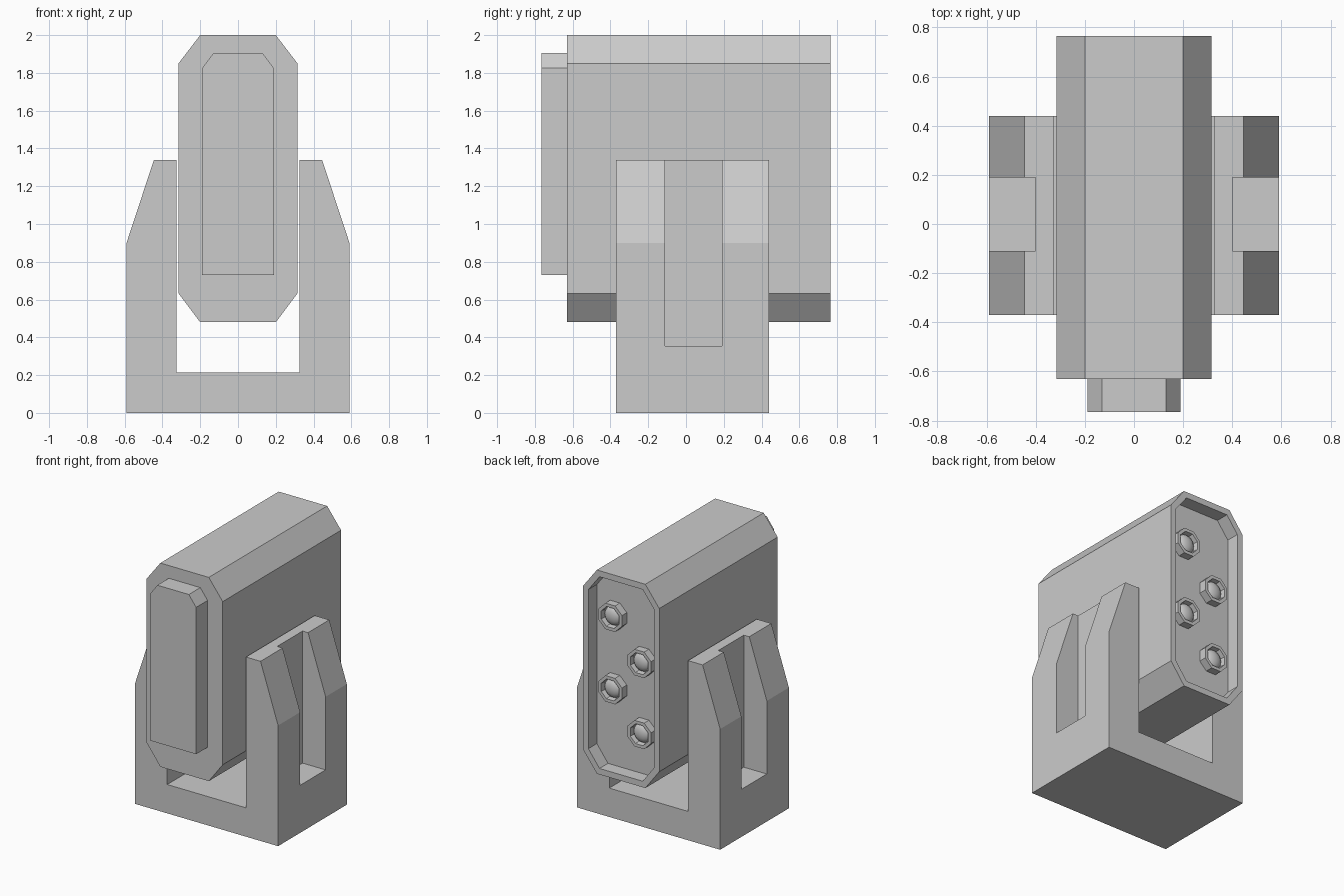
import bpy, bmesh, math

if "Cube" in bpy.data.objects:
    bpy.data.objects.remove(bpy.data.objects["Cube"])


def loft(name, rings):
    """Closed skin through equal-length rings of points, capped at both ends."""
    bm = bmesh.new()
    loops = [[bm.verts.new(p) for p in ring] for ring in rings]
    n = len(loops[0])
    for a, b in zip(loops, loops[1:]):
        for i in range(n):
            j = (i + 1) % n
            bm.faces.new((a[i], a[j], b[j], b[i]))
    bm.faces.new(loops[0])
    bm.faces.new(loops[-1])
    bmesh.ops.recalc_face_normals(bm, faces=bm.faces)
    mesh = bpy.data.meshes.new(name)
    bm.to_mesh(mesh)
    bm.free()
    ob = bpy.data.objects.new(name, mesh)
    bpy.context.collection.objects.link(ob)
    return ob


def mirrored(half):
    """Complete an x-symmetric (x, z) outline from its right half, bottom to top."""
    return half + [(-x, z) for x, z in reversed(half)]


def at(profile, y):
    return [(x, y, z) for x, z in profile]


# Launcher box: chamfered shell with a recessed back
outer = mirrored([(0.2, 0.48), (0.315, 0.633), (0.315, 1.85), (0.2, 2.0)])
inner = mirrored([(0.178, 0.525), (0.27, 0.648), (0.27, 1.835), (0.178, 1.955)])
FLOOR = 0.665
loft("launcher_box", [at(outer, -0.63), at(outer, 0.765), at(inner, 0.765), at(inner, FLOOR)])

# Raised front plate
plate = mirrored([(0.19, 0.73), (0.19, 1.825), (0.13, 1.905)])
loft("front_plate", [at(plate, -0.765), at(plate, -0.63)])

# U-shaped mounting bracket
fork = mirrored([(0.59, 0), (0.59, 0.9), (0.445, 1.34), (0.325, 1.34), (0.325, 0.215)])
bracket = loft("mounting_bracket", [at(fork, -0.37), at(fork, 0.44)])

# Slots cut in the outer faces of both arms
for s in (-1, 1):
    slot = [(s * 0.4, 0.355), (s * 0.8, 0.355), (s * 0.8, 1.6), (s * 0.4, 1.6)]
    cutter = loft("slot_cutter", [at(slot, -0.11), at(slot, 0.19)])
    cutter.hide_render = True
    mod = bracket.modifiers.new("slot", "BOOLEAN")
    mod.operation = "DIFFERENCE"
    mod.solver = "EXACT"
    mod.object = cutter
    bpy.context.view_layer.objects.active = bracket
    bpy.ops.object.modifier_apply(modifier=mod.name)
    bpy.data.objects.remove(cutter)


# Octagonal launch tubes with rounded tips, staggered in two columns
def octagon(cx, cz, r, y):
    angles = [math.pi / 8 + i * math.pi / 4 for i in range(8)]
    return [(cx + r * math.cos(a), y, cz + r * math.sin(a)) for a in angles]


for x, z in ((0.12, 1.65), (-0.12, 1.37), (0.12, 1.11), (-0.12, 0.84)):
    steps = ((0.105, FLOOR - 0.005), (0.105, 0.722), (0.08, 0.722), (0.075, 0.685))
    loft("launch_tube", [octagon(x, z, r, y) for r, y in steps])
    bpy.ops.mesh.primitive_uv_sphere_add(segments=16, ring_count=8, radius=0.07,
                                         location=(x, 0.68, z))
    tip = bpy.context.object
    tip.name = "rounded_tip"
    tip.scale.y = 0.55
    bpy.ops.object.shade_smooth()
